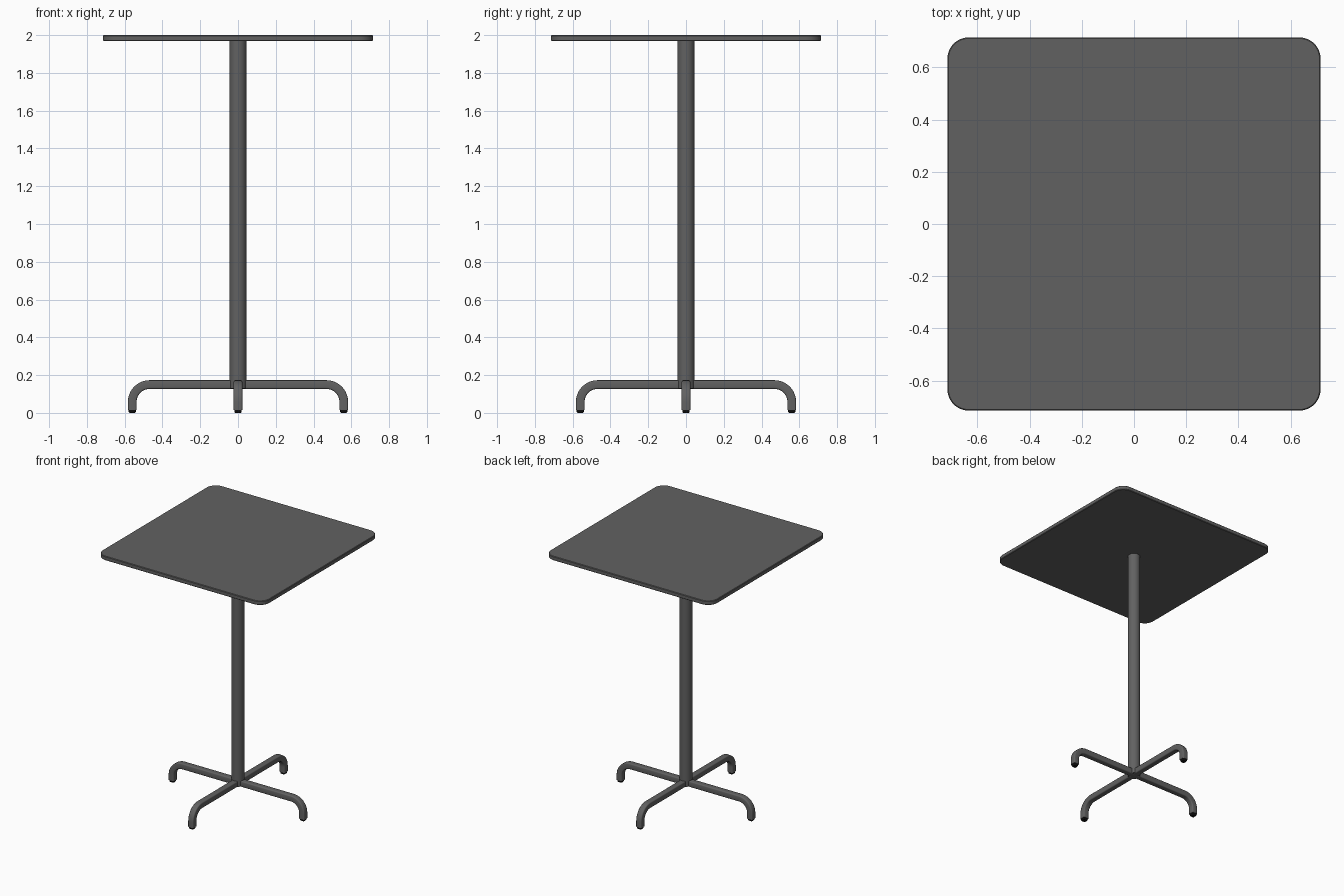
import bpy, bmesh
from math import sin, cos, pi
from mathutils import Matrix

if "Cube" in bpy.data.objects:
    bpy.data.objects.remove(bpy.data.objects["Cube"])


def material(name, v):
    m = bpy.data.materials.new(name)
    m.diffuse_color = (v, v, v, 1)
    m.use_nodes = True
    m.node_tree.nodes["Principled BSDF"].inputs["Base Color"].default_value = m.diffuse_color
    return m


DARK = material("dark_grey_metal", 0.12)
BLACK = material("black_rubber", 0.005)


def finish(bm, name, mat):
    bmesh.ops.recalc_face_normals(bm, faces=bm.faces)
    me = bpy.data.meshes.new(name)
    bm.to_mesh(me)
    bm.free()
    ob = bpy.data.objects.new(name, me)
    bpy.context.collection.objects.link(ob)
    me.materials.append(mat)
    bpy.ops.object.select_all(action='DESELECT')
    ob.select_set(True)
    bpy.context.view_layer.objects.active = ob
    bpy.ops.object.shade_smooth_by_angle(angle=0.6)
    return ob


def rounded_square(half, r, n):
    pts = []
    for k in range(4):
        a0 = k * pi / 2
        sx, sy = [(1, 1), (-1, 1), (-1, -1), (1, -1)][k]
        for i in range(n + 1):
            a = a0 + i / n * pi / 2
            pts.append((sx * (half - r) + r * cos(a), sy * (half - r) + r * sin(a)))
    return pts


def loft(bm, rings):
    vs = [[bm.verts.new(p) for p in ring] for ring in rings]
    n = len(vs[0])
    for a, b in zip(vs, vs[1:]):
        for i in range(n):
            j = (i + 1) % n
            bm.faces.new((a[i], a[j], b[j], b[i]))
    bm.faces.new(vs[0])
    bm.faces.new(vs[-1])


# Table top: rounded slab with a fine edge bevel
bm = bmesh.new()
rings = []
for z, inset in ((1.968, 0.004), (1.972, 0), (1.996, 0), (2.0, 0.004)):
    rings.append([(x, y, z) for x, y in rounded_square(0.715 - inset, 0.08 - inset, 10)])
loft(bm, rings)
finish(bm, "table_top", DARK)

# Column
bm = bmesh.new()
bmesh.ops.create_cone(bm, cap_ends=True, segments=40, radius1=0.045, radius2=0.045,
                      depth=1.84, matrix=Matrix.Translation((0, 0, 1.05)))
finish(bm, "column", DARK)

# Legs: rounded square tube swept along a bar and a downward bend, with foot caps
HALF, BEND, REACH, TOP = 0.023, 0.092, 0.56, 0.15
section = rounded_square(HALF, 0.008, 3)
path = [(0, TOP, 0)]
for i in range(11):
    a = i / 10 * pi / 2
    path.append((REACH - BEND + BEND * sin(a), TOP - BEND + BEND * cos(a), a))
path.append((REACH, 0.016, pi / 2))

for k in range(4):
    turn = Matrix.Rotation(k * pi / 2, 4, 'Z')
    bm = bmesh.new()
    loft(bm, [[(x + v * sin(a), u, z + v * cos(a)) for u, v in section] for x, z, a in path])
    bm.transform(turn)
    finish(bm, f"leg_{k + 1}", DARK)

    bm = bmesh.new()
    foot = []
    for z, h in ((0, 0.015), (0.006, 0.019), (0.02, 0.019)):
        foot.append([(REACH + x, y, z) for x, y in rounded_square(h, 0.006, 3)])
    loft(bm, foot)
    bm.transform(turn)
    finish(bm, f"foot_cap_{k + 1}", BLACK)
